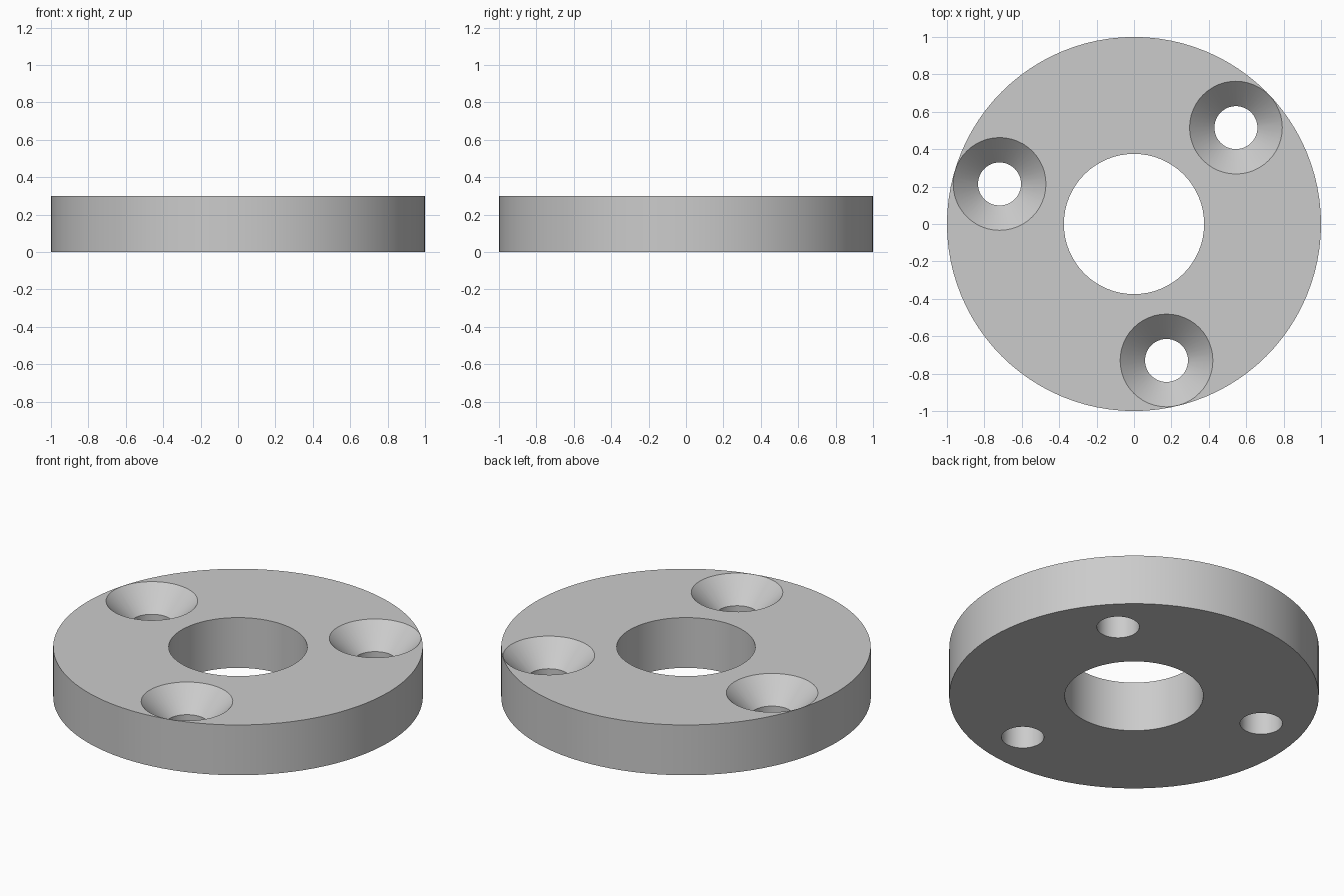
import bpy, bmesh, math
from mathutils import Matrix

if "Cube" in bpy.data.objects:
    bpy.data.objects.remove(bpy.data.objects["Cube"], do_unlink=True)

HEIGHT = 0.3
OUTER, BORE = 1.0, 0.375
BOLT_CIRCLE, HOLE, SINK = 0.75, 0.115, 0.248
SINK_DEPTH = SINK - HOLE          # 45 degree countersink
FIRST_ANGLE = math.radians(43.4)

grey = bpy.data.materials.new("plain grey")
grey.use_nodes = True
colour = (0.6, 0.6, 0.6, 1)
grey.diffuse_color = colour
grey.node_tree.nodes["Principled BSDF"].inputs["Base Color"].default_value = colour


def lathe(name, profile, segments, location=(0, 0, 0)):
    """Closed solid of revolution from (radius, z) points, bottom to top."""
    bm = bmesh.new()
    rings = [[bm.verts.new((r * math.cos(math.tau * i / segments),
                            r * math.sin(math.tau * i / segments), z))
              for i in range(segments)] for r, z in profile]
    for low, high in zip(rings, rings[1:]):
        for i in range(segments):
            j = (i + 1) % segments
            bm.faces.new((low[i], low[j], high[j], high[i]))
    bm.faces.new(rings[0][::-1])
    bm.faces.new(rings[-1])
    mesh = bpy.data.meshes.new(name)
    bm.to_mesh(mesh)
    bm.free()
    mesh.materials.append(grey)
    obj = bpy.data.objects.new(name, mesh)
    obj.location = location
    bpy.context.collection.objects.link(obj)
    return obj


# Round plate
plate = lathe("flange_plate", [(OUTER, 0), (OUTER, HEIGHT)], 96)

# Centre bore and three countersunk screw holes
over = 0.1
cutters = [lathe("bore_cutter", [(BORE, -over), (BORE, HEIGHT + over)], 64)]
screw_profile = [(HOLE, -over), (HOLE, HEIGHT - SINK_DEPTH),
                 (SINK, HEIGHT), (SINK, HEIGHT + over)]
for k in range(3):
    spin = Matrix.Rotation(FIRST_ANGLE + k * math.tau / 3, 4, "Z")
    centre = spin @ Matrix.Translation((BOLT_CIRCLE, 0, 0))
    cutters.append(lathe("screw_hole_cutter", screw_profile, 48, centre.translation))

bpy.ops.object.select_all(action="DESELECT")
bpy.context.view_layer.objects.active = plate
plate.select_set(True)
for cutter in cutters:
    cutter.hide_render = True
    cut = plate.modifiers.new("cut", "BOOLEAN")
    cut.operation = "DIFFERENCE"
    cut.solver = "EXACT"
    cut.object = cutter
    bpy.ops.object.modifier_apply(modifier=cut.name)
    bpy.data.objects.remove(cutter, do_unlink=True)

# Smooth walls, crisp rims
bpy.ops.object.shade_smooth_by_angle(angle=math.radians(30))
